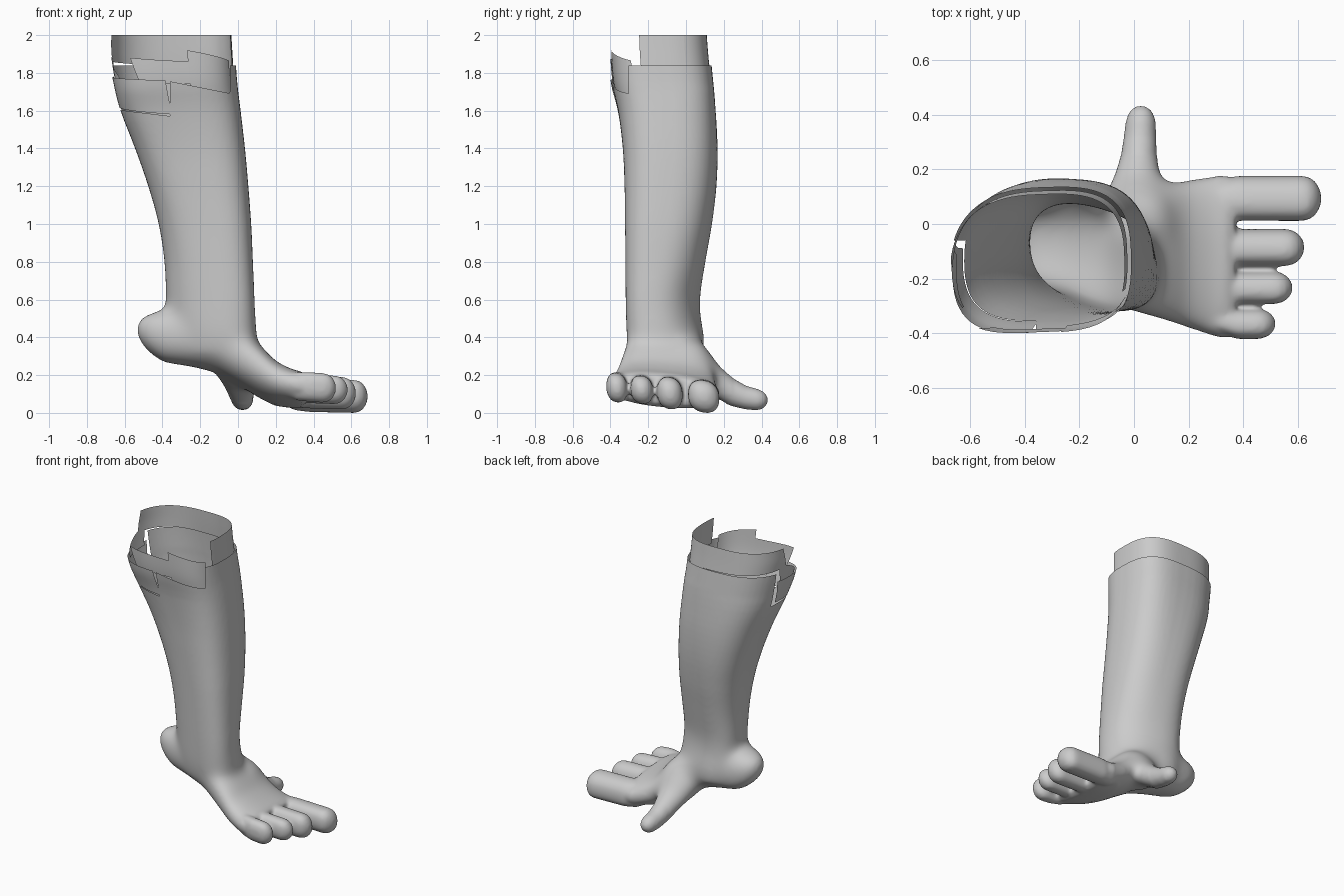
import bpy, bmesh
from math import cos, sin, radians, pi, sqrt, copysign

if "Cube" in bpy.data.objects:
    bpy.data.objects.remove(bpy.data.objects["Cube"])

N = 48

# leg silhouette: z, xmin, xmax, ymin, ymax
LEG = [(0.30, -.34, .09, -.29, .09), (0.40, -.36, .10, -.31, .095), (0.50, -.375, .095, -.315, .075),
       (0.60, -.382, .09, -.317, .070), (0.80, -.39, .08, -.317, .10), (1.00, -.42, .07, -.318, .135),
       (1.20, -.475, .055, -.322, .16), (1.40, -.545, .037, -.333, .167), (1.60, -.622, .014, -.36, .157),
       (1.75, -.66, -.004, -.395, .143), (1.90, -.685, -.014, -.408, .128), (2.00, -.69, -.02, -.41, .12)]


def sup(a, e):
    """Superellipse point at angle a."""
    c, s = cos(a), sin(a)
    return copysign(abs(c) ** (2 / e), c), copysign(abs(s) ** (2 / e), s)


def leg_point(z, a, scale=1.0):
    """Point on the leg wall at height z and angle a."""
    i = max(0, min(len(LEG) - 2, sum(r[0] <= z for r in LEG) - 1))
    p0, p1, p2, p3 = (LEG[max(0, min(len(LEG) - 1, i + k))] for k in (-1, 0, 1, 2))
    t = (z - p1[0]) / (p2[0] - p1[0])
    h = p2[0] - p1[0]
    v = []
    for k in range(1, 5):
        m1 = (p2[k] - p0[k]) / (p2[0] - p0[0]) * h
        m2 = (p3[k] - p1[k]) / (p3[0] - p1[0]) * h
        v.append((2*t**3 - 3*t**2 + 1) * p1[k] + (t**3 - 2*t**2 + t) * m1
                 + (3*t**2 - 2*t**3) * p2[k] + (t**3 - t**2) * m2)
    x0, x1, y0, y1 = v
    rx, ry = (x1 - x0) / 2, (y1 - y0) / 2
    f = max(0, min(1, (z - .6) / 1.1))          # skewed at the ankle, bowed at the calf
    shear, bend = -.25 + .29 * f, -.04 * f
    ry = sqrt(ry * ry - (shear * rx) ** 2)
    corner = cos(a) > 0 and sin(a) > 0
    u, w = sup(a, 2.4 + (.7 * f if corner else 0))
    return ((x0 + x1) / 2 + rx * u * scale,
            (y0 + y1) / 2 + (ry * w + shear * rx * u + bend * u * u * (1 - w) * .8) * scale, z)


def skin(bm, rings, closed=True):
    """Bridge rings of points; closed rings are capped."""
    vs = [[bm.verts.new(p) for p in r] for r in rings]
    n = len(vs[0])
    for a, b in zip(vs, vs[1:]):
        for j in range(n if closed else n - 1):
            k = (j + 1) % n
            bm.faces.new((a[j], a[k], b[k], b[j]))
    if closed:
        bm.faces.new(vs[0][::-1])
        bm.faces.new(vs[-1])


def loft(bm, axis, rows, e=2.2, tilt=0.0):
    """Loft rows of (position, side centre, z centre, side radius, z radius)."""
    rings = []
    for p, c, z, r, rz in rows:
        ring = []
        for j in range(N):
            u, w = sup(2 * pi * j / N, e)
            s, h = c + r * u, z + rz * w + tilt * r * u
            ring.append((p, s, h) if axis == 'x' else (s, p, h))
        rings.append(ring)
    skin(bm, rings)


def finish(bm, name):
    me = bpy.data.meshes.new(name)
    bm.to_mesh(me)
    bm.free()
    ob = bpy.data.objects.new(name, me)
    bpy.context.collection.objects.link(ob)
    bpy.ops.object.select_all(action='DESELECT')
    ob.select_set(True)
    bpy.context.view_layer.objects.active = ob
    return ob


# foot and leg, fused into one skin
bm = bmesh.new()
skin(bm, [[leg_point(.3 + .05 * i, 2 * pi * j / N) for j in range(N)] for i in range(34)])
loft(bm, 'x', [(-.54, -.07, .445, .03, .03), (-.525, -.07, .44, .065, .06), (-.48, -.07, .425, .105, .10),
               (-.40, -.075, .405, .135, .14), (-.25, -.09, .40, .165, .155), (-.10, -.10, .36, .19, .15),
               (.02, -.11, .29, .22, .15), (.12, -.105, .215, .255, .14), (.20, -.11, .155, .28, .113),
               (.28, -.117, .13, .295, .098), (.34, -.12, .12, .297, .09), (.37, -.12, .12, .28, .07)],
     2.4, -.09)

# four front toes: y, z, side radius, z radius, tip x
for y, z, r, rz, tip in [(.094, .087, .083, .086, .687), (-.086, .104, .068, .085, .625),
                         (-.234, .122, .060, .075, .582), (-.366, .132, .056, .078, .52)]:
    end = [(tip - .07 + .07 * sin(radians(d)), y, z, r * cos(radians(d)), rz * cos(radians(d)))
           for d in (0, 20, 40, 60, 75, 86)]
    loft(bm, 'x', [(.20, y * .8, z + .02, r * .5, rz * .5), (.30, y * .95, z + .01, r * .85, rz * .95),
                   (.38, y, z + .005, r * .99, rz)] + end, 2.3, -.15)

# side toe
loft(bm, 'y', [(-.02, .01, .27, .15, .14), (.08, .01, .25, .135, .13), (.13, .01, .205, .115, .115),
               (.18, .012, .155, .09, .095), (.25, .018, .108, .066, .075), (.32, .022, .08, .060, .063),
               (.38, .025, .07, .055, .057), (.415, .025, .068, .042, .043), (.433, .025, .068, .015, .015)], 2)

leg = finish(bm, "foot_and_leg")
m = leg.modifiers.new("fuse", 'REMESH')
m.mode = 'VOXEL'
m.voxel_size = .0105
m = leg.modifiers.new("soften", 'SMOOTH')
m.factor = .5
m.iterations = 9
bpy.ops.object.modifier_apply(modifier="fuse")
bpy.ops.object.modifier_apply(modifier="soften")

bm = bmesh.new()
bm.from_mesh(leg.data)
# blend heel, instep and side toe root into the leg, fading out upward
for i in range(70):
    top = .56 + .006 * i
    soft = [v for v in bm.verts if v.co.x < .24 + .001 * i and v.co.y < .17 + .001 * i and .05 < v.co.z < top]
    bmesh.ops.smooth_vert(bm, verts=soft, factor=.5, use_axis_x=True, use_axis_y=True, use_axis_z=True)


# tear the leg open: three rim heights around the wall
def rim(p):
    if p.x < -.36 and p.y < -.06:
        return 1.57 - .12 * (p.x + .35)
    if p.x > -.36 and p.y < -.305:
        return 1.755 - .2 * (p.x + .36)
    return 1.84


for co, no in [((-.35, 0, 1.57), (.12, 0, 1)), ((-.36, 0, 1.755), (.2, 0, 1)), ((0, 0, 1.84), (0, 0, 1)),
               ((-.36, 0, 0), (1, 0, 0)), ((0, -.305, 0), (0, 1, 0)), ((0, -.06, 0), (0, 1, 0))]:
    faces = [f for f in bm.faces if f.calc_center_median().z > 1.5]
    geom = faces + list({e for f in faces for e in f.edges}) + list({v for f in faces for v in f.verts})
    bmesh.ops.bisect_plane(bm, geom=geom, plane_co=co, plane_no=no, dist=1e-5)
gone = [f for f in bm.faces if f.calc_center_median().z > rim(f.calc_center_median())]
bmesh.ops.delete(bm, geom=gone, context='FACES')
bm.to_mesh(leg.data)
bm.free()
bpy.ops.object.shade_smooth()


def panels(name, rows, scale):
    """Torn wall pieces: start/end angle, bottom z at each end, top z at each end, lean of each end."""
    bm = bmesh.new()
    for a0, a1, b0, b1, t0, t1, s0, s1 in rows:
        n = max(4, round((a1 - a0) / 5))
        rings = []
        for i in range(9):
            ring = []
            for j in range(n + 1):
                f, g = j / n, i / 8
                lo, hi = b0 + (b1 - b0) * f, t0 + (t1 - t0) * f
                a = a0 + s0 * g + (a1 + s1 * g - a0 - s0 * g) * f
                ring.append(leg_point(lo + (hi - lo) * g, radians(a), scale))
            rings.append(ring)
        skin(bm, rings, False)
    finish(bm, name)
    bpy.ops.object.shade_smooth_by_angle(angle=radians(40))


# ragged layers rising out of the leg
panels("outer_torn_layer", [(173, 264, 1.62, 1.58, 1.78, 1.76, -8, 0)], 1.0)
panels("middle_torn_layer", [(172, 205, 1.76, 1.75, 1.91, 1.78, -8, 0), (238, 281, 1.74, 1.74, 1.88, 1.86, -8, 0),
                             (281, 335, 1.70, 1.64, 1.92, 1.865, 0, 0)], .965)
panels("inner_torn_layer", [(-14, 22, 1.82, 1.82, 2.0, 2.0, 0, 0),
                            (22, 178, 1.82, 1.86, 2.0, 2.0, 0, -8)], .955)
